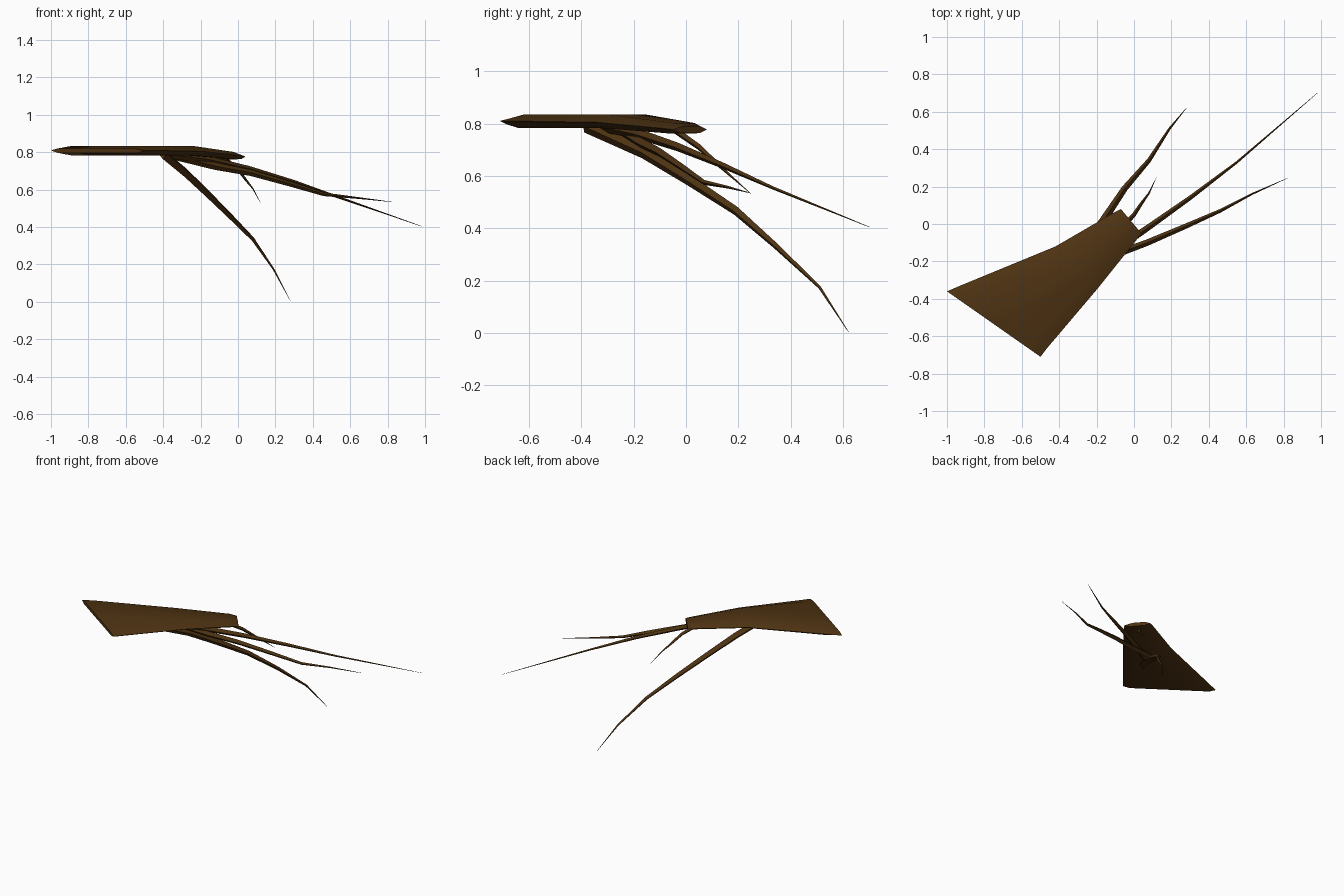
import bpy, bmesh
from mathutils import Vector

if "Cube" in bpy.data.objects:
    bpy.data.objects.remove(bpy.data.objects["Cube"])

bark = bpy.data.materials.new("dark_brown_bark")
bark.use_nodes = True
colour = (0.075, 0.032, 0.006, 1)
bark.diffuse_color = colour
bark.node_tree.nodes["Principled BSDF"].inputs["Base Color"].default_value = colour


def loft(name, rings, angle):
    """Skin a list of equal-length rings and cap both ends."""
    bm = bmesh.new()
    loops = [[bm.verts.new(p) for p in ring] for ring in rings]
    n = len(loops[0])
    for a, b in zip(loops, loops[1:]):
        for i in range(n):
            j = (i + 1) % n
            bm.faces.new((a[i], a[j], b[j], b[i]))
    bm.faces.new(loops[0][::-1])
    bm.faces.new(loops[-1])
    bmesh.ops.recalc_face_normals(bm, faces=bm.faces)
    mesh = bpy.data.meshes.new(name)
    bm.to_mesh(mesh)
    bm.free()
    obj = bpy.data.objects.new(name, mesh)
    bpy.context.collection.objects.link(obj)
    mesh.materials.append(bark)
    bpy.ops.object.select_all(action="DESELECT")
    obj.select_set(True)
    bpy.context.view_layer.objects.active = obj
    bpy.ops.object.shade_smooth_by_angle(angle=angle)
    return obj


def slab_ring(left, right, mid, top, bottom, inset):
    """Flat eight-sided section between a left and a right edge point."""
    l, r = Vector((*left, mid)), Vector((*right, mid))
    spots = [(0, mid), (inset, top), (0.5, top), (1 - inset * 1.6, top),
             (1, mid), (1 - inset, bottom), (0.5, bottom), (inset, bottom)]
    ring = []
    for t, z in spots:
        p = l.lerp(r, t)
        p.z = z
        ring.append(p)
    return ring


# Flared slab, from its wide end to its narrow end
loft("slab", [
    slab_ring((-1.0, -0.36), (-0.5, -0.71), 0.81, 0.82, 0.797, 0.07),
    slab_ring((-0.93, -0.33), (-0.47, -0.67), 0.81, 0.834, 0.783, 0.09),
    slab_ring((-0.42, -0.12), (-0.19, -0.34), 0.805, 0.834, 0.782, 0.14),
    slab_ring((-0.11, 0.06), (0.01, -0.09), 0.782, 0.802, 0.762, 0.18),
    slab_ring((-0.07, 0.08), (0.04, -0.05), 0.777, 0.79, 0.764, 0.2),
], 0.9)


def root(name, thickness, points):
    """Four-sided tapering tube that narrows to a point at its tip."""
    pts = [Vector(p) for p in points]
    last = len(pts) - 1
    rings = []
    for i, p in enumerate(pts):
        along = (pts[min(i + 1, last)] - pts[max(i - 1, 0)]).normalized()
        side = along.cross(Vector((0, 0, 1))).normalized()
        up = side.cross(along)
        r = thickness * max(0.04, 1 - (i / last) ** 1.5)
        rings.append([p + side * r, p + up * r, p - side * r, p - up * r])
    return loft(name, rings, 0.6)


# Roots trailing from the underside
root("long_root", 0.022, [
    (-0.38, -0.32, 0.79), (-0.16, -0.18, 0.76), (0.06, -0.03, 0.71),
    (0.30, 0.14, 0.64), (0.55, 0.33, 0.555), (0.98, 0.70, 0.405)])
root("side_root", 0.021, [
    (-0.38, -0.27, 0.79), (-0.12, -0.17, 0.725), (0.07, -0.10, 0.69),
    (0.28, -0.01, 0.63), (0.46, 0.07, 0.575), (0.63, 0.16, 0.557),
    (0.82, 0.245, 0.535)])
root("drooping_root", 0.026, [
    (-0.40, -0.38, 0.79), (-0.28, -0.16, 0.69), (-0.17, 0.01, 0.585),
    (-0.05, 0.19, 0.467), (0.08, 0.34, 0.335), (0.19, 0.51, 0.175),
    (0.28, 0.62, 0.005)])
root("short_root", 0.013, [
    (-0.09, -0.05, 0.78), (0.0, 0.05, 0.71), (0.04, 0.11, 0.655),
    (0.08, 0.165, 0.605), (0.12, 0.25, 0.53)])
